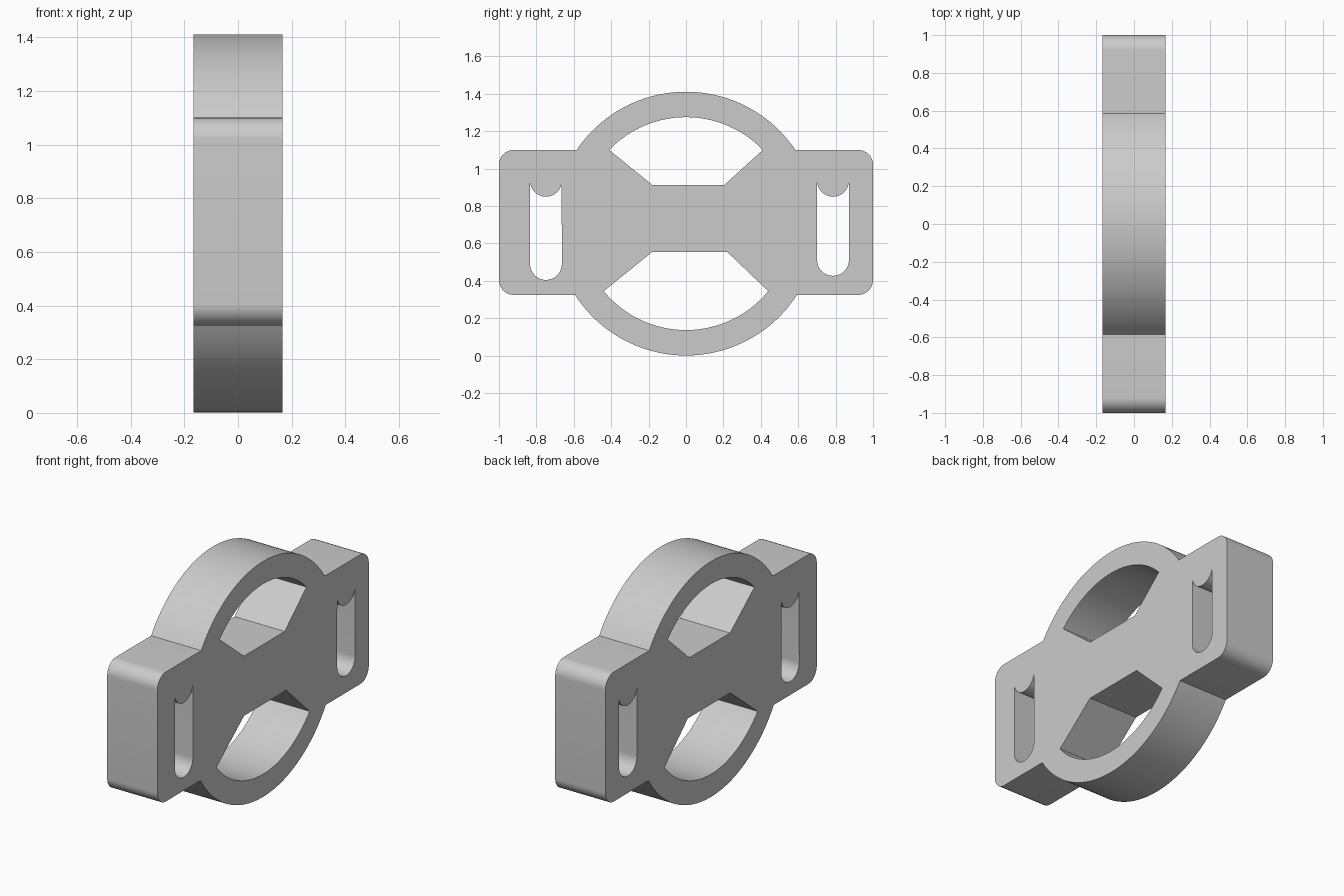
import bpy, bmesh
from math import sin, cos, radians, degrees, asin
from mathutils import Vector

if "Cube" in bpy.data.objects:
    bpy.data.objects.remove(bpy.data.objects["Cube"])

HALF = 0.166          # half thickness along x
CZ = 0.706            # ring centre height
R_OUT, R_IN = 0.705, 0.569
Z_LOW, Z_HIGH = 0.325, 1.10


def arc(cy, cz, r, a0, a1, n):
    """Points on an arc in the y-z plane, angles in degrees."""
    return [(cy + r * cos(radians(a0 + (a1 - a0) * i / n)),
             cz + r * sin(radians(a0 + (a1 - a0) * i / n))) for i in range(n + 1)]


def ring_angle(z, r):
    return degrees(asin((z - CZ) / r))


# Outer outline: rounded plate joined with the ring
c, e = 0.08, 1.0
top, low = ring_angle(Z_HIGH, R_OUT), ring_angle(Z_LOW, R_OUT)
outline = (arc(e - c, Z_LOW + c, c, -90, 0, 12)
           + arc(e - c, Z_HIGH - c, c, 0, 90, 12)
           + arc(0, CZ, R_OUT, top, 180 - top, 64)
           + arc(-e + c, Z_HIGH - c, c, 90, 180, 12)
           + arc(-e + c, Z_LOW + c, c, 180, 270, 12)
           + arc(0, CZ, R_OUT, 180 - low, 360 + low, 64))

# Windows above and below the crossbar
top, low = ring_angle(1.10, R_IN), ring_angle(0.345, R_IN)
upper_window = arc(0, CZ, R_IN, top, 180 - top, 48) + [(-0.18, 0.913), (0.205, 0.913)]
lower_window = arc(0, CZ, R_IN, 180 - low, 360 + low, 48) + [(0.22, 0.555), (-0.18, 0.555)]


# Strap slots: round bottom, scooped top
def slot(y, z_bottom):
    r = 0.085
    return (arc(y, z_bottom + r, r, 180, 360, 24)
            + arc(y, 0.935, r, -7, -173, 24))


loops = [outline, upper_window, lower_window, slot(-0.749, 0.405), slot(0.786, 0.427)]

# Fill the profile with its holes and extrude it through the thickness
bm = bmesh.new()
edges = []
for pts in loops:
    vs = [bm.verts.new((-HALF, y, z)) for y, z in pts]
    edges += [bm.edges.new((vs[i - 1], vs[i])) for i in range(len(vs))]
bmesh.ops.triangle_fill(bm, edges=edges, use_beauty=True, normal=Vector((1, 0, 0)))
ext = bmesh.ops.extrude_face_region(bm, geom=bm.faces[:], use_keep_orig=True)
moved = [g for g in ext["geom"] if isinstance(g, bmesh.types.BMVert)]
bmesh.ops.translate(bm, verts=moved, vec=(2 * HALF, 0, 0))
bmesh.ops.recalc_face_normals(bm, faces=bm.faces[:])

mesh = bpy.data.meshes.new("strap_bracket")
bm.to_mesh(mesh)
bm.free()
bracket = bpy.data.objects.new("strap_bracket", mesh)
bpy.context.collection.objects.link(bracket)
bpy.context.view_layer.objects.active = bracket
bracket.select_set(True)
bpy.ops.object.shade_smooth_by_angle(angle=radians(30))
